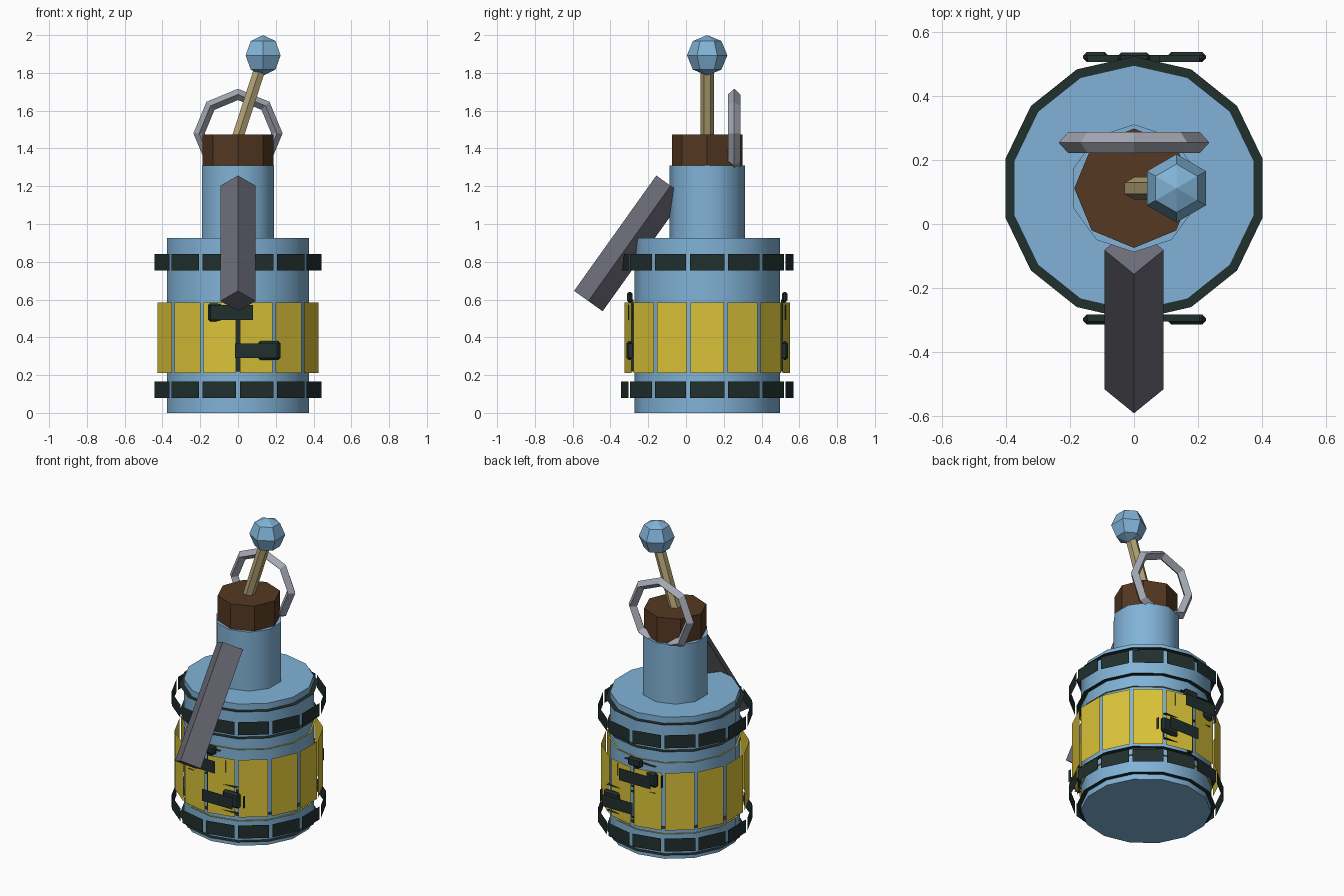
import bpy, bmesh, math
from mathutils import Matrix, Vector

cube = bpy.data.objects.get("Cube")
if cube:
    bpy.data.objects.remove(cube)

CY = 0.112      # y of the central axis
SPREAD = 0.045  # how far loose panels float off their band


def material(name, rgb):
    m = bpy.data.materials.new(name)
    m.use_nodes = True
    m.diffuse_color = (*rgb, 1)
    bsdf = m.node_tree.nodes["Principled BSDF"]
    bsdf.inputs["Base Color"].default_value = (*rgb, 1)
    bsdf.inputs["Roughness"].default_value = 0.8
    return m


BLUE = material("pale blue", (0.22, 0.45, 0.68))
YELLOW = material("yellow", (0.70, 0.54, 0.04))
DARK = material("dark green", (0.015, 0.029, 0.027))
BROWN = material("cork brown", (0.09, 0.04, 0.015))
TAN = material("tan wood", (0.45, 0.37, 0.18))
SILVER = material("silver", (0.37, 0.39, 0.45))
SLATE = material("slate grey", (0.15, 0.15, 0.19))


def finish(bm, name, mat, matrix=None, smooth=False):
    mesh = bpy.data.meshes.new(name)
    bm.to_mesh(mesh)
    bm.free()
    mesh.materials.append(mat)
    ob = bpy.data.objects.new(name, mesh)
    bpy.context.collection.objects.link(ob)
    if matrix:
        mesh.transform(matrix)
    if smooth:
        bpy.ops.object.select_all(action='DESELECT')
        ob.select_set(True)
        bpy.context.view_layer.objects.active = ob
        bpy.ops.object.shade_smooth_by_angle(angle=math.radians(40))
    return ob


def lathe(name, mat, profile, sides, matrix=None, smooth=False):
    """Turn (radius, z) points about z, with a corner on +y; ends are capped."""
    bm = bmesh.new()
    rings = []
    for r, z in profile:
        angles = [math.tau * i / sides for i in range(sides)]
        rings.append([bm.verts.new((r * math.sin(a), r * math.cos(a), z)) for a in angles])
    for low, high in zip(rings, rings[1:]):
        for i in range(sides):
            j = (i + 1) % sides
            bm.faces.new((low[i], low[j], high[j], high[i]))
    bm.faces.new(rings[0])
    bm.faces.new(rings[-1])
    bmesh.ops.remove_doubles(bm, verts=bm.verts, dist=1e-5)
    bmesh.ops.recalc_face_normals(bm, faces=bm.faces)
    return finish(bm, name, mat, matrix or Matrix.Translation((0, CY, 0)), smooth)


def along(start, end):
    """Matrix taking +z onto the line from start to end."""
    d = Vector(end) - Vector(start)
    side = d.cross(Vector((0, 1, 0)))
    if side.length < 1e-4 or abs(d.x) < 1e-4:
        x = Vector((1, 0, 0))
        y = d.normalized().cross(x)
    else:
        y = Vector((0, 1, 0))
        x = y.cross(d.normalized())
    m = Matrix((x, y, d.normalized())).transposed().to_4x4()
    return Matrix.Translation(start) @ m


def loosen(bm):
    """Separate every face and float it outward along its normal."""
    bmesh.ops.recalc_face_normals(bm, faces=bm.faces)
    bmesh.ops.split_edges(bm, edges=bm.edges)
    bm.normal_update()
    for f in bm.faces:
        bmesh.ops.translate(bm, verts=f.verts, vec=f.normal * SPREAD)


def panel_band(name, mat, r_out, z0, z1, r_in=0.385, sides=14):
    bm = bmesh.new()
    loops = []
    for r, z in ((r_in, z0), (r_out, z0), (r_out, z1), (r_in, z1)):
        angles = [math.tau * i / sides for i in range(sides)]
        loops.append([bm.verts.new((r * math.sin(a), r * math.cos(a), z)) for a in angles])
    for a, b in zip(loops, loops[1:] + loops[:1]):
        for i in range(sides):
            j = (i + 1) % sides
            bm.faces.new((a[i], a[j], b[j], b[i]))
    loosen(bm)
    finish(bm, name, mat, Matrix.Translation((0, CY, 0)))


def box(name, mat, lo, hi, bevel=0.0, loose=False):
    bm = bmesh.new()
    bmesh.ops.create_cube(bm, size=1)
    for v in bm.verts:
        v.co = [l + (h - l) * (c + 0.5) for l, h, c in zip(lo, hi, v.co)]
    if bevel:
        bmesh.ops.bevel(bm, geom=bm.edges[:], offset=bevel, segments=1, affect='EDGES')
    if loose:
        loosen(bm)
    return finish(bm, name, mat)


# Bottle body and neck
lathe("bottle_body", BLUE, [(0.385, 0), (0.385, 0.925)], 14, smooth=True)
lathe("bottle_neck", BLUE, [(0.2, 0.92), (0.2, 1.31)], 10, smooth=True)

# Loose-panelled bands round the body
panel_band("lower_band", DARK, 0.413, 0.08, 0.165)
panel_band("upper_band", DARK, 0.413, 0.755, 0.84)
panel_band("label_band", YELLOW, 0.395, 0.21, 0.585)

# Cork, stick and knob
lathe("cork", BROWN, [(0.187, 1.29), (0.187, 1.473)], 8)
lathe("stick", TAN, [(0.035, 0), (0.035, 0.4)], 6,
      along((-0.008, CY, 1.44), (0.125, CY, 1.85)))
R = 0.107
knob = [(R * math.sin(math.pi * k / 4), -R * math.cos(math.pi * k / 4)) for k in range(5)]
lathe("knob", BLUE, [(max(r, 0), z) for r, z in knob[1:4]], 6,
      Matrix.Translation((0.133, CY, 1.893))).name = "knob_core"
for sign, name in ((1, "knob_top"), (-1, "knob_bottom")):
    lathe(name, BLUE, [(R * 0.707, sign * R * 0.707), (0.0001, sign * R)], 6,
          Matrix.Translation((0.133, CY, 1.893)))

# Diamond-section lever leaning out in front
lathe("lever", SLATE, [(0.093, 0), (0.093, 0.75)], 4,
      along((0, -0.517, 0.592), (0, -0.082, 1.202)))

# Eight-sided pull ring behind the cork
bm = bmesh.new()
hoops = []
for i in range(8):
    a = math.tau * i / 8
    hoop = []
    for k in range(4):
        b = math.tau * k / 4
        r = 0.206 + 0.03 * math.cos(b)
        hoop.append(bm.verts.new((r * math.sin(a), 0.033 * math.sin(b), r * math.cos(a))))
    hoops.append(hoop)
for i in range(8):
    p, q = hoops[i], hoops[(i + 1) % 8]
    for k in range(4):
        bm.faces.new((p[k], p[(k + 1) % 4], q[(k + 1) % 4], q[k]))
bmesh.ops.recalc_face_normals(bm, faces=bm.faces)
finish(bm, "pull_ring", SILVER, Matrix.Translation((0, 0.255, 1.48)))

# Buckles, the same on front and back
for side, s in (("front", -1), ("back", 1)):
    def span(x0, x1, z0, z1, d0, d1):
        ys = sorted((CY + s * d0, CY + s * d1))
        return (x0, ys[0], z0), (x1, ys[1], z1)
    box(side + "_buckle_spine", DARK, *span(-0.012, 0.012, 0.22, 0.6, 0.39, 0.415))
    box(side + "_buckle_head", DARK, *span(-0.05, 0.05, 0.585, 0.64, 0.395, 0.425), bevel=0.01)
    box(side + "_lower_hook", DARK, *span(0.105, 0.225, 0.28, 0.38, 0.395, 0.427), bevel=0.012)
    box(side + "_upper_hook", DARK, *span(-0.16, -0.08, 0.485, 0.58, 0.395, 0.427), bevel=0.012)
    box(side + "_lower_strap", DARK, *span(-0.015, 0.205, 0.29, 0.368, 0.395, 0.418), loose=True)
    box(side + "_upper_strap", DARK, *span(-0.145, 0.08, 0.492, 0.572, 0.395, 0.418), loose=True)
